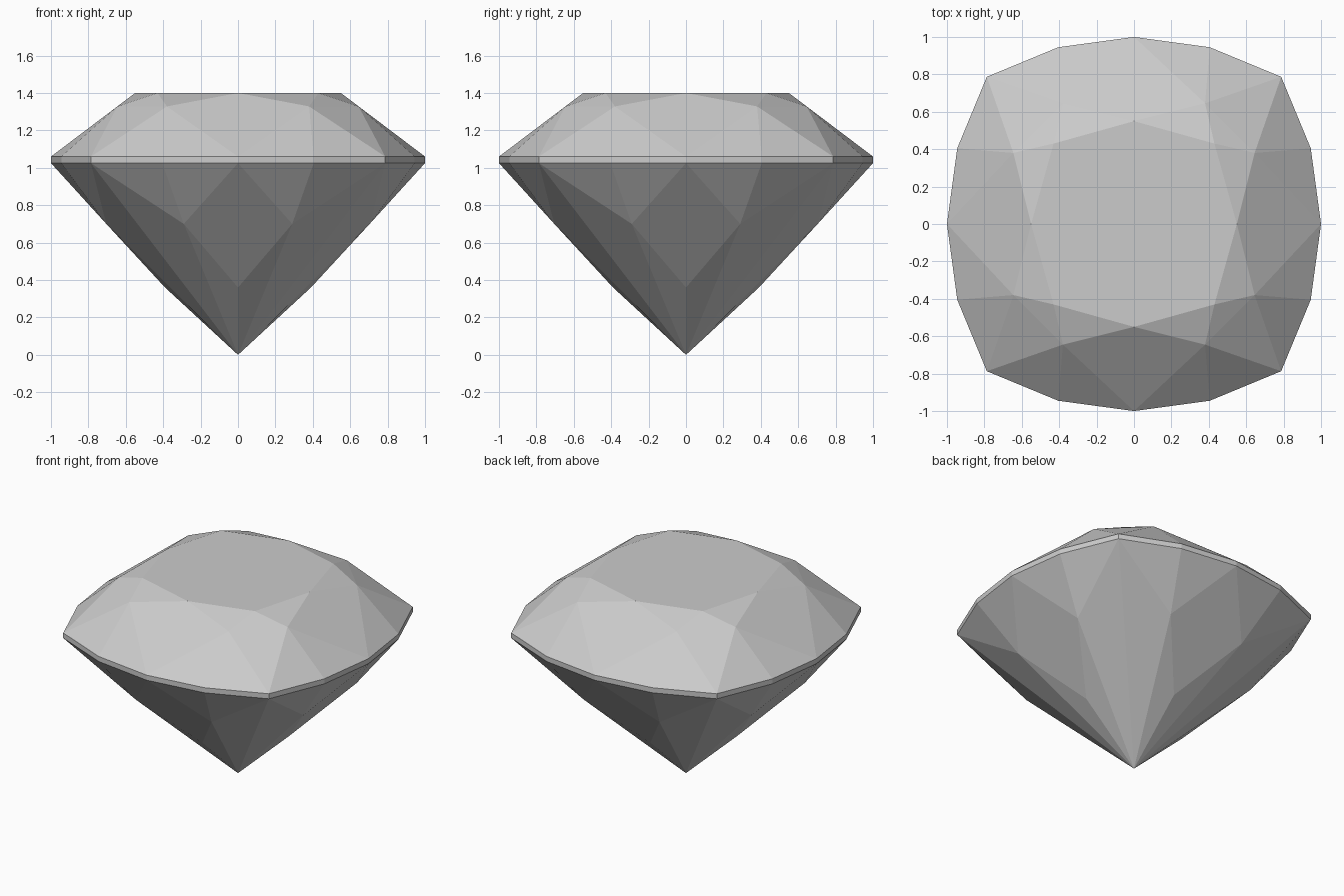
import bpy, bmesh
from mathutils import Matrix

cube = bpy.data.objects.get("Cube")
if cube:
    bpy.data.objects.remove(cube)

# Heights of the gem, from tip to table
GIRDLE_LOW, GIRDLE_TOP, TABLE = 1.025, 1.06, 1.40


def crown_height(y):
    """Height on the sloping side facet at distance y from the axis."""
    return TABLE - (y - 0.55) / 0.45 * (TABLE - GIRDLE_TOP)


# Facet corners of one eighth of the stone
outline = [(0, 1), (0.405, 0.945), (0.787, 0.787)]
wedge = [(x, y, z) for x, y in outline for z in (GIRDLE_LOW, GIRDLE_TOP)]
wedge += [(0, 0.55, TABLE), (0.43, 0.43, TABLE)]             # table
wedge += [(0.38, 0.645, crown_height(0.645))]                # crown
wedge += [(0.29, 0.704, 0.70), (0, 0.39, 0.36), (0, 0, 0)]   # pavilion and tip

# Repeat by mirror and quarter turns
points = set()
for quarter in range(4):
    turn = Matrix.Rotation(quarter * 1.5707963, 3, "Z")
    for side in (1, -1):
        for x, y, z in wedge:
            p = turn @ Matrix.Diagonal((side, 1, 1)) @ Matrix.Translation((x, y, z)).translation
            points.add(tuple(round(c, 4) + 0.0 for c in p))

# Facets wrap the corners
bm = bmesh.new()
for p in sorted(points):
    bm.verts.new(p)
bmesh.ops.convex_hull(bm, input=bm.verts[:])
bmesh.ops.dissolve_limit(bm, angle_limit=0.02, verts=bm.verts[:], edges=bm.edges[:])
bmesh.ops.recalc_face_normals(bm, faces=bm.faces[:])
mesh = bpy.data.meshes.new("cut_gem")
bm.to_mesh(mesh)
bm.free()
gem = bpy.data.objects.new("cut_gem", mesh)
bpy.context.collection.objects.link(gem)

# Plain grey stone
grey = bpy.data.materials.new("pale_grey")
grey.use_nodes = True
colour = (0.6, 0.6, 0.6, 1)
grey.diffuse_color = colour
grey.node_tree.nodes["Principled BSDF"].inputs["Base Color"].default_value = colour
mesh.materials.append(grey)
